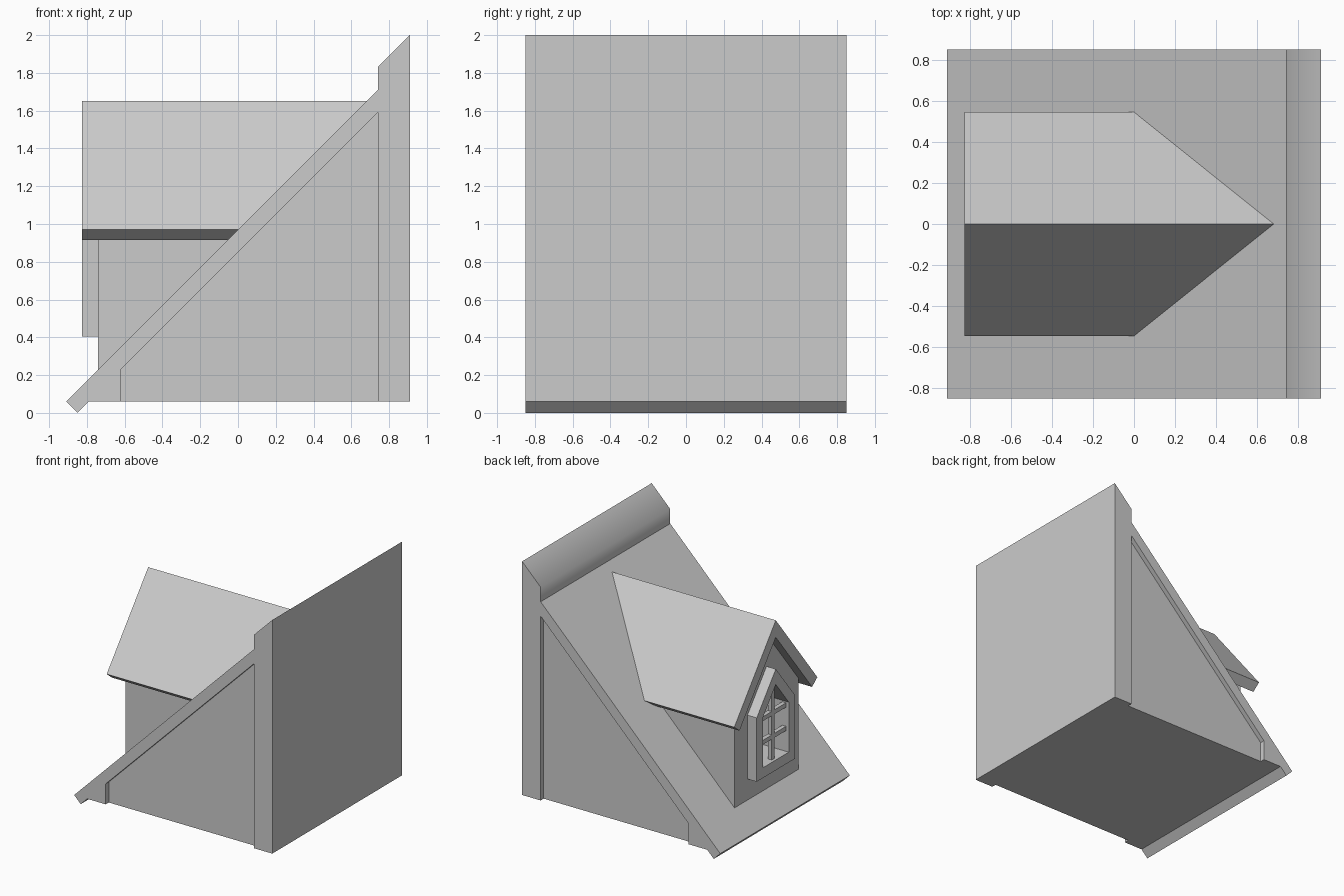
import bpy, bmesh
from mathutils import Vector

if "Cube" in bpy.data.objects:
    bpy.data.objects.remove(bpy.data.objects["Cube"])


def prism(name, pts, axis, a, b, clip=False, smooth=()):
    """Extrude a profile: axis 'y' takes (x, z) points, axis 'x' takes (y, z) points."""
    bm = bmesh.new()

    def ring(d):
        return [bm.verts.new((p, d, q) if axis == 'y' else (d, p, q)) for p, q in pts]

    lo, hi = ring(a), ring(b)
    n = len(pts)
    bm.faces.new(lo)
    bm.faces.new(hi[::-1])
    for i in range(n):
        j = (i + 1) % n
        bm.faces.new((lo[i], hi[i], hi[j], lo[j])).smooth = i in smooth
    if clip:
        # trim just under the main roof slope z = x + 0.97
        geom = bm.verts[:] + bm.edges[:] + bm.faces[:]
        cut = bmesh.ops.bisect_plane(bm, geom=geom, plane_co=Vector((0, 0, 0.965)),
                                     plane_no=Vector((1, 0, -1)), clear_outer=True)
        edges = [e for e in cut['geom_cut'] if isinstance(e, bmesh.types.BMEdge)]
        bmesh.ops.holes_fill(bm, edges=edges)
    bmesh.ops.recalc_face_normals(bm, faces=bm.faces[:])
    me = bpy.data.meshes.new(name)
    bm.to_mesh(me)
    bm.free()
    ob = bpy.data.objects.new(name, me)
    bpy.context.collection.objects.link(ob)
    return ob


def carve(ob, cutter):
    m = ob.modifiers.new("carve", 'BOOLEAN')
    m.operation = 'DIFFERENCE'
    m.solver = 'EXACT'
    m.object = cutter
    bpy.context.view_layer.objects.active = ob
    bpy.ops.object.modifier_apply(modifier=m.name)


def mirrored(half):
    """Close a half profile by mirroring it; the last point lies on the centre line."""
    return half + [(-y, z) for y, z in half[-2::-1]]


# main roof with solid gable body and a ridge cap
body = prism("main_roof",
             [(-0.91, 0.06), (-0.85, 0.0), (-0.79, 0.06), (0.91, 0.06),
              (0.91, 2.0), (0.74, 1.83), (0.74, 1.71)],
             'y', -0.85, 0.85, smooth=(4, 5))

# recessed side panels
for s in (-1, 1):
    y0, y1 = sorted((s * 0.81, s * 0.95))
    c = prism("panel_cutter", [(-0.62, -0.1), (0.74, -0.1), (0.74, 1.59), (-0.62, 0.23)],
              'y', y0, y1)
    carve(body, c)
    bpy.data.objects.remove(c)

# dormer gable roof
prism("dormer_roof",
      [(0, 1.65), (0.545, 0.97), (0.476, 0.915), (0, 1.509),
       (-0.476, 0.915), (-0.545, 0.97)],
      'x', -0.825, 0.75, clip=True)

# dormer walls and window surround, opened by one pentagonal window hole
walls = prism("dormer_walls", mirrored([(0.42, 0.15), (0.42, 0.986), (0, 1.51)]),
              'x', -0.74, 0.75, clip=True)
frame = prism("window_frame", mirrored([(0.25, 0.405), (0.25, 0.935), (0, 1.245)]),
              'x', -0.825, -0.74)
hole = prism("window_cutter", mirrored([(0.17, 0.49), (0.17, 0.905), (0, 1.117)]),
             'x', -0.95, -0.49)
for ob in (walls, frame):
    carve(ob, hole)
bpy.data.objects.remove(hole)

# window bars
prism("upright_bar", [(-0.018, 0.48), (0.018, 0.48), (0.018, 1.11), (-0.018, 1.11)],
      'x', -0.80, -0.765)
for i, z in enumerate((0.68, 0.875)):
    prism(f"cross_bar_{i + 1}",
          [(-0.175, z - 0.018), (0.175, z - 0.018), (0.175, z + 0.018), (-0.175, z + 0.018)],
          'x', -0.80, -0.765)
